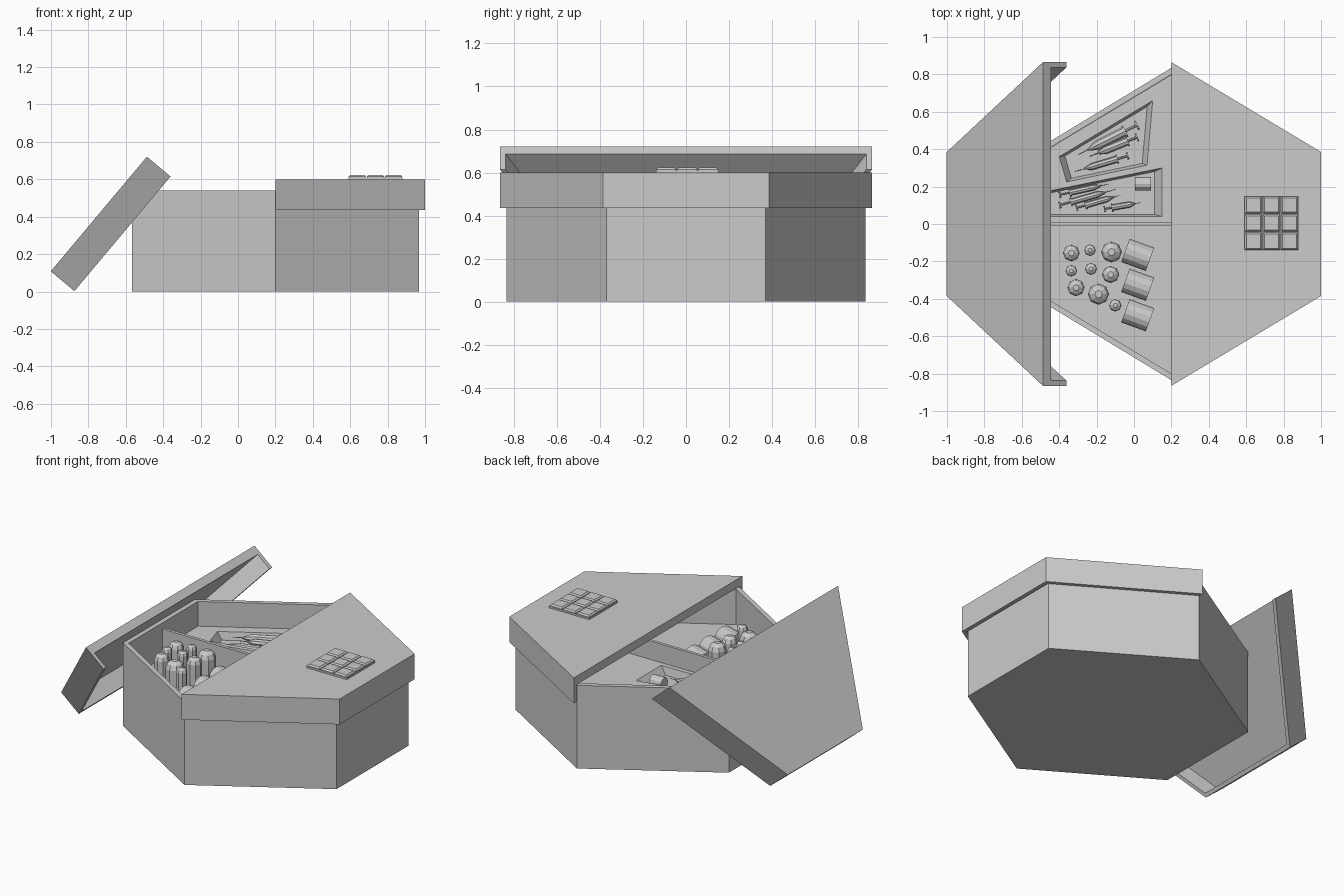
import bpy, bmesh, math
from mathutils import Matrix, Vector

if "Cube" in bpy.data.objects:
    bpy.data.objects.remove(bpy.data.objects["Cube"])


def make(name, stacks, mat=None):
    """Object from stacks of matching rings, each stack capped at both ends."""
    bm = bmesh.new()
    for rings in stacks:
        vs = [[bm.verts.new(p) for p in r] for r in rings]
        n = len(vs[0])
        for a, b in zip(vs, vs[1:]):
            for i in range(n):
                j = (i + 1) % n
                bm.faces.new((a[i], a[j], b[j], b[i]))
        bm.faces.new(vs[0][::-1])
        bm.faces.new(vs[-1])
    bmesh.ops.recalc_face_normals(bm, faces=bm.faces)
    me = bpy.data.meshes.new(name)
    bm.to_mesh(me)
    bm.free()
    ob = bpy.data.objects.new(name, me)
    bpy.context.collection.objects.link(ob)
    if mat:
        ob.matrix_world = mat
    return ob


def at(pts, z, s=1.0):
    """2D outline at height z, scaled about its centre."""
    cx = sum(p[0] for p in pts) / len(pts)
    cy = sum(p[1] for p in pts) / len(pts)
    return [(cx + (x - cx) * s, cy + (y - cy) * s, z) for x, y in pts]


def prism(pts, z0, z1):
    return [at(pts, z0), at(pts, z1)]


def lathe(profile, n):
    """Rings around z from (radius, height) points."""
    return [[(r * math.cos(2 * math.pi * i / n), r * math.sin(2 * math.pi * i / n), z)
             for i in range(n)] for r, z in profile]


def lying(a, b, z):
    """Matrix that lays the z axis along the line a to b."""
    d = Vector((b[0] - a[0], b[1] - a[1], 0))
    return Matrix.Translation((a[0], a[1], z)) @ d.to_track_quat('Z', 'Y').to_matrix().to_4x4()


def hexagon(w, half_flat, half_depth, cx=0.2):
    h = [(cx, -half_depth), (cx + w, -half_flat), (cx + w, half_flat)]
    return h + [(2 * cx - x, -y) for x, y in h]


FLOOR, TRAY = 0.31, 0.38

# box shell with raised floor
outer, inner = hexagon(0.767, 0.37, 0.835), hexagon(0.737, 0.355, 0.80)
make("box_body", [[at(outer, 0), at(outer, 0.54), at(inner, 0.54), at(inner, FLOOR)]])

# divider between the compartments
make("divider", [prism([(-0.535, -0.01), (0.935, -0.01), (0.935, 0.01), (-0.535, 0.01)], FLOOR, 0.50)])

# tray with two tapered recesses
tray = make("tray", [prism([(-0.535, 0.01), (0.935, 0.01), (0.935, 0.355), (0.2, 0.798), (-0.535, 0.355)],
                           FLOOR - 0.01, TRAY)])
recesses = [[(-0.40, 0.36), (-0.36, 0.225), (0.07, 0.315), (0.10, 0.66)],
            [(-0.51, 0.04), (0.15, 0.04), (0.15, 0.30), (-0.51, 0.165)]]
for pts in recesses:
    cut = make("recess_cutter", [[at(pts, 0.33, 0.88), at(pts, TRAY), at(pts, TRAY + 0.05)]])
    cut.hide_render = True
    cut.hide_set(True)
    m = tray.modifiers.new("recess", 'BOOLEAN')
    m.operation, m.object, m.solver = 'DIFFERENCE', cut, 'EXACT'


# lid halves: plate plus three-sided rim, open along the seam
def lid(name, mat, s):
    o = [(0, -0.865), (0.8 * s, -0.385), (0.8 * s, 0.385), (0, 0.865)]
    i = [(0, -0.838), (0.775 * s, -0.373), (0.775 * s, 0.373), (0, 0.838)]
    return make(name, [prism(o, -0.055, 0), prism(o + i[::-1], -0.165, -0.055)], mat)


lid("closed_lid", Matrix.Translation((0.2, 0, 0.60)), 1)
lid("open_lid", Matrix.Translation((-0.487, 0, 0.721)) @ Matrix.Rotation(math.radians(-50), 4, 'Y'), -1)


# square grid plate with nine raised pads on the closed lid
def square(x, y, h):
    return [(x - h, y - h), (x + h, y - h), (x + h, y + h), (x - h, y + h)]


grid = [prism(square(0.735, 0.005, 0.145), 0.595, 0.61)]
for i in (-1, 0, 1):
    for j in (-1, 0, 1):
        q = square(0.735 + 0.097 * i, 0.005 + 0.097 * j, 0.046)
        grid.append([at(q, 0.608), at(q, 0.615), at(q, 0.624, 0.82)])
make("lid_grid", grid)

# standing domed vials
vials = [(-0.335, -0.155, 0.045), (-0.235, -0.14, 0.031), (-0.12, -0.15, 0.056),
         (-0.335, -0.25, 0.031), (-0.23, -0.24, 0.032), (-0.125, -0.27, 0.046),
         (-0.31, -0.34, 0.046), (-0.19, -0.375, 0.057), (-0.10, -0.435, 0.033)]
for x, y, r in vials:
    h = 0.22
    prof = [(r, 0), (r, h - 0.8 * r), (0.8 * r, h - 0.3 * r), (0.35 * r, h)]
    make("vial", [lathe(prof, 8)], Matrix.Translation((x, y, FLOOR)))

# lying rolls, plus a small one in the tray
for y in (-0.165, -0.325, -0.488):
    make("roll", [lathe([(0.066, 0), (0.066, 0.14)], 14)],
         lying((-0.046, y + 0.024), (0.086, y - 0.024), FLOOR + 0.066))
make("small_roll", [lathe([(0.037, 0), (0.037, 0.085)], 12)], lying((0.005, 0.215), (0.09, 0.215), 0.367))

# syringes: plunger end first, needle end last, with radius
syringes = [((0.02, 0.53), (-0.30, 0.37), 0.026), ((0.02, 0.465), (-0.24, 0.36), 0.022),
            ((-0.03, 0.365), (-0.315, 0.28), 0.018),
            ((-0.40, 0.155), (-0.13, 0.215), 0.016), ((-0.40, 0.10), (-0.10, 0.185), 0.017),
            ((-0.31, 0.085), (-0.07, 0.155), 0.016), ((-0.16, 0.08), (0.04, 0.115), 0.016)]
for a, b, r in syringes:
    L = math.dist(a, b)
    prof = [(r, 0), (r, .03), (.3 * r, .03), (.3 * r, .2), (1.3 * r, .2), (1.3 * r, .23),
            (r, .23), (r, .68), (.4 * r, .8), (.12 * r, .84), (.06 * r, 1)]
    make("syringe", [lathe([(p, t * L) for p, t in prof], 8)], lying(a, b, 0.332 + 1.3 * r))
